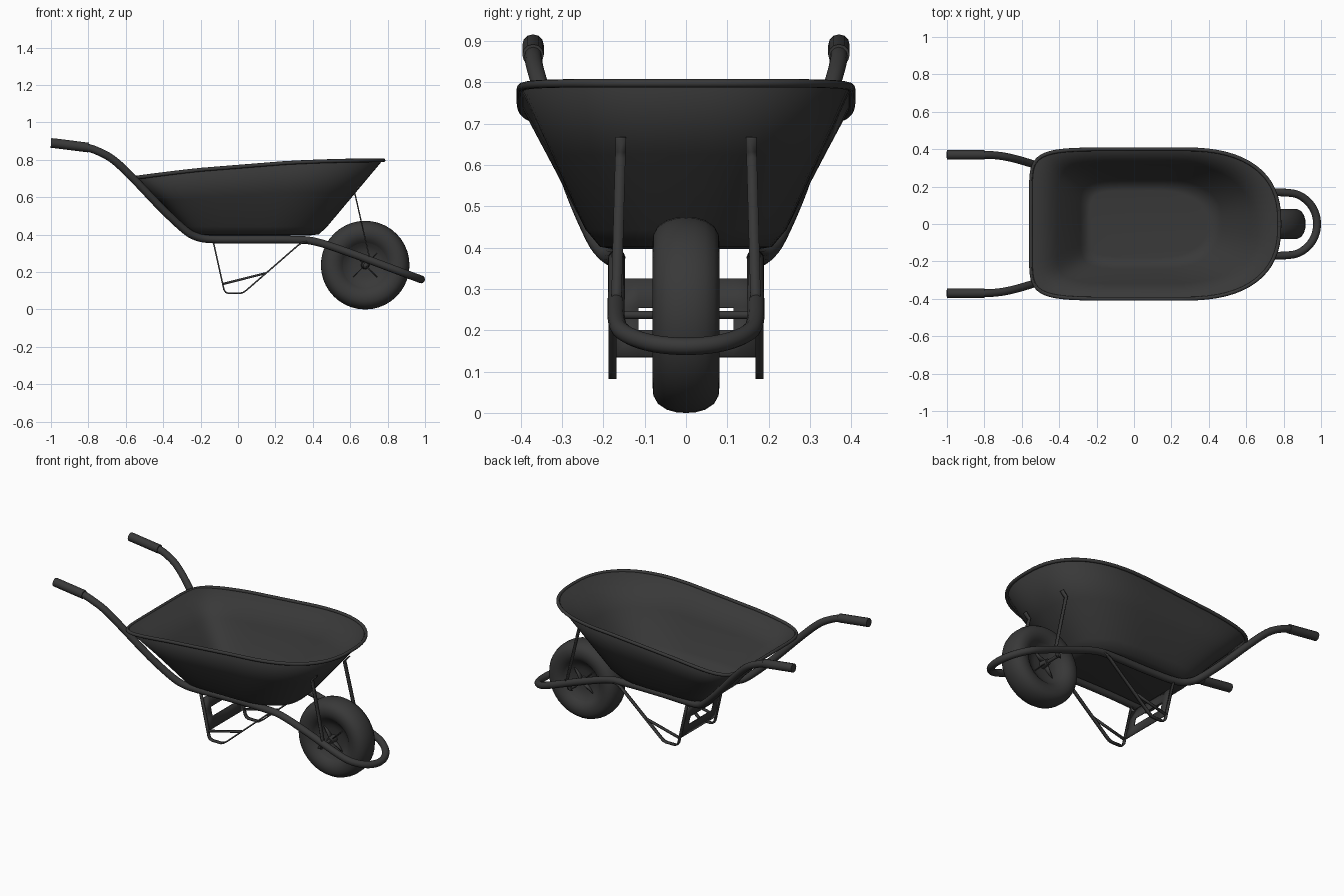
import bpy, bmesh, math
from mathutils import Vector

if "Cube" in bpy.data.objects:
    bpy.data.objects.remove(bpy.data.objects["Cube"])

dark = bpy.data.materials.new("dark_grey")
dark.diffuse_color = (0.04, 0.04, 0.04, 1)
dark.use_nodes = True
dark.node_tree.nodes["Principled BSDF"].inputs["Base Color"].default_value = dark.diffuse_color


def finish(ob, angle=40):
    ob.data.materials.clear()
    ob.data.materials.append(dark)
    bpy.ops.object.select_all(action='DESELECT')
    ob.select_set(True)
    bpy.context.view_layer.objects.active = ob
    if ob.type == 'CURVE':
        bpy.ops.object.convert(target='MESH')
        ob = bpy.context.object
    bpy.ops.object.shade_smooth_by_angle(angle=math.radians(angle))
    return ob


def mesh(name, verts, faces, thick=0, mirror=False, angle=40, offset=0):
    me = bpy.data.meshes.new(name)
    me.from_pydata(verts, [], faces)
    bm = bmesh.new()
    bm.from_mesh(me)
    bmesh.ops.recalc_face_normals(bm, faces=bm.faces)
    bm.to_mesh(me)
    bm.free()
    ob = bpy.data.objects.new(name, me)
    bpy.context.collection.objects.link(ob)
    ob = finish(ob, angle)
    if thick:
        m = ob.modifiers.new("thickness", 'SOLIDIFY')
        m.thickness, m.offset = thick, offset
    if mirror:
        add_mirror(ob)
    return ob


def add_mirror(ob):
    ob.modifiers.new("mirror", 'MIRROR').use_axis = (False, True, False)


def smooth(pts, n=5):
    """Catmull-Rom samples through the points."""
    p = [Vector(q) for q in pts]
    p = [2 * p[0] - p[1]] + p + [2 * p[-1] - p[-2]]
    out = []
    for a, b, c, d in zip(p, p[1:], p[2:], p[3:]):
        for i in range(n):
            t = i / n
            out.append(0.5 * (2 * b + (c - a) * t + (2 * a - 5 * b + 4 * c - d) * t * t
                              + (3 * b - a - 3 * c + d) * t ** 3))
    return out + [p[-2]]


def tube(name, pts, r, cyclic=False, mirror=False):
    cu = bpy.data.curves.new(name, 'CURVE')
    cu.dimensions = '3D'
    cu.bevel_depth, cu.bevel_resolution, cu.use_fill_caps = r, 4, True
    sp = cu.splines.new('POLY')
    sp.points.add(len(pts) - 1)
    for s, p in zip(sp.points, pts):
        s.co = (*p, 1)
    sp.use_cyclic_u = cyclic
    ob = bpy.data.objects.new(name, cu)
    bpy.context.collection.objects.link(ob)
    ob = finish(ob)
    if mirror:
        add_mirror(ob)
    return ob


def strip(name, pts, across, thick):
    """Flat bar along a path, mirrored to the other side."""
    a = Vector(across) / 2
    v = [Vector(p) + s * a for p in pts for s in (-1, 1)]
    f = [(2 * i, 2 * i + 1, 2 * i + 3, 2 * i + 2) for i in range(len(pts) - 1)]
    return mesh(name, v, f, thick, True, 20)


def lathe(name, prof, cx, cz, n=40):
    """Revolve an (r, y) profile about the wheel axle."""
    k = len(prof)
    v = [(cx + r * math.cos(2 * math.pi * i / n), y, cz + r * math.sin(2 * math.pi * i / n))
         for i in range(n) for r, y in prof]
    f = [(i * k + j, i * k + (j + 1) % k, (i + 1) % n * k + (j + 1) % k, (i + 1) % n * k + j)
         for i in range(n) for j in range(k)]
    return mesh(name, v, f)


# Tray: lofted D-shaped rings, squarish at the back and round at the front
def outline(xb, xf, xc, w, zf, back, n=16):
    pts = []
    for i in range(4 * n):
        t = 2 * math.pi * i / (4 * n)
        c, s = math.cos(t), math.sin(t)
        e, a = (2.5, xf - xc) if c > 0 else (back, xc - xb)
        x = xc + math.copysign(abs(c) ** (2 / e) if abs(c) > 1e-6 else 0, c) * a
        y = math.copysign(abs(s) ** (2 / e) if abs(s) > 1e-6 else 0, s) * w
        pts.append(Vector((x, y, zf(x))))
    return pts


def rim_z(x):
    return 0.775 + 0.083 * x - 0.055 * x * x


rim = outline(-0.552, 0.778, 0.25, 0.4, rim_z, 8)
low = outline(-0.288, 0.475, 0.12, 0.241, lambda x: 0.445, 6)
edge = outline(-0.262, 0.432, 0.10, 0.207, lambda x: 0.404, 6)
floor = outline(-0.235, 0.39, 0.10, 0.178, lambda x: 0.399, 6)
mid = [a.lerp(b, 0.5) + Vector((0.008 if a.x < 0 else 0, 0, 0)) for a, b in zip(rim, low)]
rings = [rim, mid, low, edge, floor]
k = len(rim)
faces = [(r * k + i, r * k + (i + 1) % k, (r + 1) * k + (i + 1) % k, (r + 1) * k + i)
         for r in range(4) for i in range(k)]
faces.append(tuple(range(4 * k, 5 * k)))
mesh("tray", [p for r in rings for p in r], faces, 0.005, angle=50)
tube("tray_rim", [p - Vector((0, 0, 0.009)) for p in rim], 0.010, cyclic=True)

# Frame: one bent tube from handle to handle around the wheel
side = [(-0.98, 0.37, 0.888), (-0.82, 0.37, 0.868), (-0.74, 0.367, 0.842), (-0.66, 0.354, 0.795),
        (-0.556, 0.325, 0.696), (-0.41, 0.274, 0.543), (-0.29, 0.225, 0.43), (-0.225, 0.198, 0.39),
        (-0.14, 0.178, 0.375), (0.05, 0.168, 0.374), (0.30, 0.168, 0.373), (0.42, 0.168, 0.361),
        (0.60, 0.168, 0.302), (0.81, 0.168, 0.224), (0.895, 0.147, 0.192), (0.957, 0.085, 0.169)]
path = side + [(0.979, 0, 0.161)] + [(x, -y, z) for x, y, z in reversed(side)]
tube("frame", smooth(path), 0.021)
tube("grip", [(-1, 0.37, 0.89), (-0.985, 0.37, 0.889), (-0.81, 0.37, 0.867), (-0.80, 0.37, 0.866)],
     0.026, mirror=True)

# Wheel: tyre, dished hub with cross ribs, axle and its brackets
CX, CZ = 0.68, 0.237
half = [(0.118, 0.052), (0.13, 0.064), (0.15, 0.077), (0.172, 0.081), (0.195, 0.079),
        (0.215, 0.068), (0.229, 0.047), (0.236, 0.022)]
lathe("tyre", half + [(0.237, 0)] + [(r, -y) for r, y in reversed(half)], CX, CZ)
hub = [(0.12, 0.054), (0.105, 0.043), (0.085, 0.033), (0.06, 0.028), (0.022, 0.026),
       (0.018, 0.075), (0.01, 0.075)]
lathe("wheel_hub", hub + [(r, -y) for r, y in reversed(hub)], CX, CZ)
for i in range(4):
    a = math.pi / 4 + i * math.pi / 2
    d = Vector((math.cos(a), 0, math.sin(a)))
    c = Vector((CX, 0, CZ))
    prof = [(0.015, 0.02), (0.09, 0.02), (0.09, 0.036), (0.015, 0.062)]
    mesh("hub_rib", [c + d * r + Vector((0, y, 0)) for r, y in prof], [(0, 1, 2, 3)], 0.005, True)
tube("axle", [(CX, -0.172, CZ), (CX, 0.172, CZ)], 0.010)
strip("axle_bracket", [(0.70, 0.166, 0.27), (CX, 0.166, 0.224)], (0.03, 0, 0), 0.006)

# Tray braces
strip("front_brace", [(0.652, 0.158, 0.665), (0.622, 0.158, 0.632), (0.626, 0.159, 0.615),
                      (0.70, 0.168, 0.29), (0.705, 0.168, 0.277)], (0, 0.025, 0), 0.007)

# Legs
strip("leg", [(-0.135, 0.178, 0.375), (-0.075, 0.178, 0.106), (-0.066, 0.178, 0.092),
              (-0.05, 0.178, 0.086), (0.01, 0.178, 0.086), (0.028, 0.178, 0.091), (0.045, 0.178, 0.103),
              (0.15, 0.178, 0.194), (0.32, 0.178, 0.342), (0.345, 0.178, 0.358), (0.37, 0.178, 0.362)],
      (0, 0.02, 0), 0.008)
strip("leg_brace", [(-0.078, 0.178, 0.137), (0.148, 0.178, 0.194)], (0, 0.012, 0), 0.012)

# Cross panel between the legs, with a window
ys, zs = (-0.175, -0.115, 0.115, 0.175), (0.135, 0.2, 0.255, 0.325)
verts = [(-0.0755 - (z - 0.106) * 0.224, y, z) for z in zs for y in ys]
mesh("leg_panel", verts, [(r * 4 + c, r * 4 + c + 1, r * 4 + c + 5, r * 4 + c + 4)
                          for r in range(3) for c in range(3) if (r, c) != (1, 1)], 0.006)
